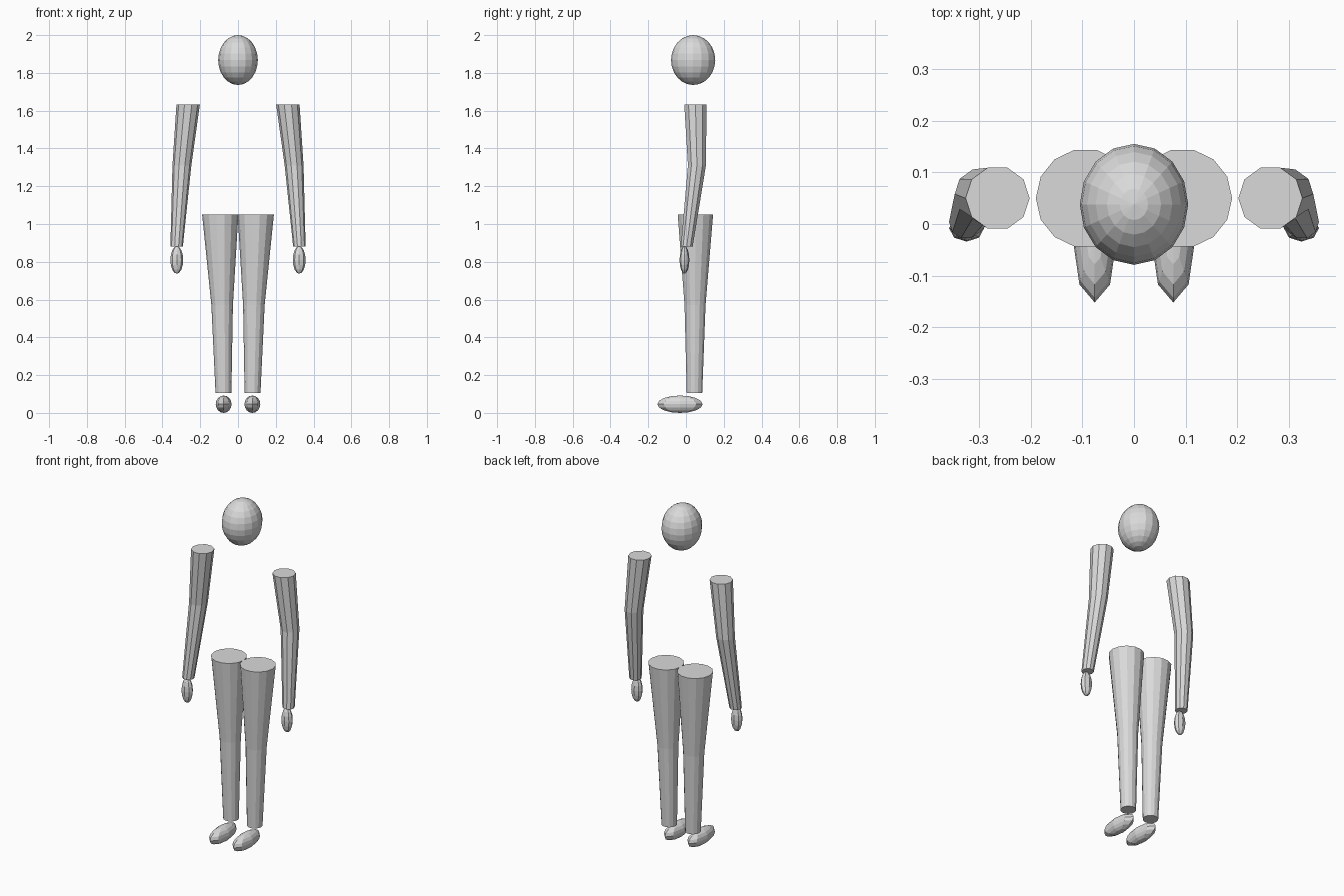
import bpy
import bmesh
import math
from mathutils import Matrix

if "Cube" in bpy.data.objects:
    bpy.data.objects.remove(bpy.data.objects["Cube"])

grey = bpy.data.materials.new("light grey")
grey.diffuse_color = (0.7, 0.7, 0.7, 1)
grey.use_nodes = True
grey.node_tree.nodes["Principled BSDF"].inputs["Base Color"].default_value = grey.diffuse_color


def finish(bm, name):
    bmesh.ops.recalc_face_normals(bm, faces=bm.faces)
    mesh = bpy.data.meshes.new(name)
    bm.to_mesh(mesh)
    bm.free()
    mesh.materials.append(grey)
    bpy.context.collection.objects.link(bpy.data.objects.new(name, mesh))


def ellipsoid(name, centre, radii, segments, rings):
    bm = bmesh.new()
    bmesh.ops.create_uvsphere(bm, u_segments=segments, v_segments=rings, radius=1,
                              matrix=Matrix.LocRotScale(centre, None, radii))
    finish(bm, name)


def limb(name, sections, sides, mirror):
    """Capped tapered tube through level rings given as (x, y, z, radius)."""
    bm = bmesh.new()
    rings = []
    for x, y, z, r in sections:
        rings.append([bm.verts.new((mirror * (x + r * math.cos(a)), y + r * math.sin(a), z))
                      for a in (2 * math.pi * i / sides for i in range(sides))])
    for low, high in zip(rings, rings[1:]):
        for i in range(sides):
            j = (i + 1) % sides
            bm.faces.new((low[i], low[j], high[j], high[i]))
    bm.faces.new(rings[0])
    bm.faces.new(rings[-1])
    finish(bm, name)


# Head
ellipsoid("head", (0, 0.038, 1.868), (0.105, 0.117, 0.132), 16, 12)

# Paired limbs
for side, s in (("left", 1), ("right", -1)):
    limb(side + "_arm", [(0.264, 0.05, 1.632, 0.062), (0.297, 0.058, 1.31, 0.05),
                         (0.325, 0.004, 0.88, 0.033)], 10, s)
    ellipsoid(side + "_hand", (s * 0.324, -0.008, 0.81), (0.034, 0.026, 0.073), 8, 8)
    limb(side + "_leg", [(0.094, 0.05, 1.05, 0.096), (0.084, 0.048, 0.57, 0.057),
                         (0.077, 0.045, 0.105, 0.042)], 14, s)
    ellipsoid(side + "_foot", (s * 0.076, -0.032, 0.046), (0.042, 0.12, 0.046), 8, 8)
